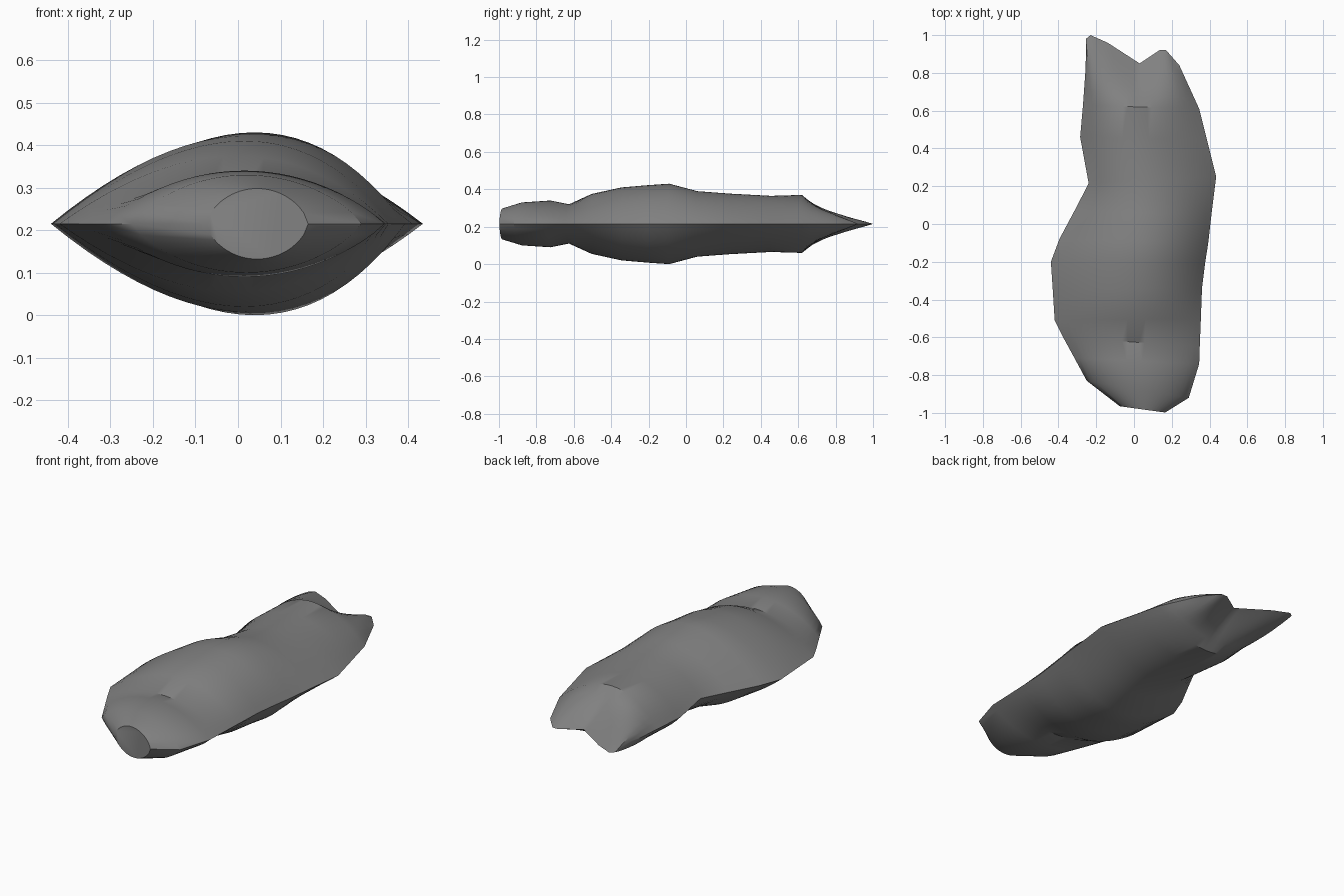
import bpy, bmesh, math

if "Cube" in bpy.data.objects:
    bpy.data.objects.remove(bpy.data.objects["Cube"])

N = 24          # spans across the width
MID = 0.215     # height of the sharp rim
US = [-1 + 2 * i / N for i in range(N + 1)]

# rows: left x, y, right x, y, half height, crest shift
ROWS = [
    (-.075, -.965, .165, -.998, .083, 0),
    (-.25, -.83, .29, -.92, .115, 0),
    (-.315, -.71, .345, -.74, .125, 0),
    (-.375, -.60, .348, -.65, .105, .01),
    (-.42, -.51, .354, -.50, .16, .03),
    (-.43, -.35, .36, -.34, .195, .05),
    (-.44, -.20, .376, -.21, .207, .05),
    (-.395, -.08, .393, -.10, .215, .04),
    (-.315, .07, .41, .05, .175, .01),
    (-.24, .215, .435, .25, .162, -.04),
    (-.285, .46, .385, .45, .15, -.03),
    (-.27, .63, .345, .61, .155, -.02),
]
# notched back outline: u, x, y
BACK = [(-1, -.255, .84), (-10 / 12, -.255, .98), (-9 / 12, -.23, 1.0), (-.5, -.14, .96),
        (0, .03, .85), (.5, .135, .92), (8 / 12, .17, .92), (1, .24, .84)]


def back_point(u):
    for (u0, x0, y0), (u1, x1, y1) in zip(BACK, BACK[1:]):
        if u <= u1 + 1e-6:
            k = (u - u0) / (u1 - u0)
            return x0 + (x1 - x0) * k, y0 + (y1 - y0) * k
    return BACK[-1][1:]


def body_row(row, power):
    lx, ly, rx, ry, h, shift = row
    pts = []
    for u in US:
        k = (u + 1) / 2
        f = max(0, 1 - u * u)
        pts.append((lx + (rx - lx) * k + shift * f, ly + (ry - ly) * k, h * f ** power))
    return pts


grid = [body_row(r, p) for r, p in zip(ROWS, [.65, .8, .9] + [1] * 9)]

# two rear prongs: blend the last body row into the notched outline
last = grid[-1]
for k in (.2, .4, .6, .8, .92, 1):
    row = []
    for u, (x, y, h) in zip(US, last):
        bx, by = back_point(u)
        lobes = 1 + k * (-.4 + 2 * u * u)
        row.append((x + (bx - x) * k, y + (by - y) * k, h * (1 - k) * lobes))
    grid.append(row)

# lens-shaped skin above and below the rim
bm = bmesh.new()
rings = []
for row in grid:
    top = [bm.verts.new((x, y, MID + h)) for x, y, h in row]
    low = [bm.verts.new((x, y, MID - h)) for x, y, h in row]
    rings.append((top, low))
for a, b in zip(rings, rings[1:]):
    for i in range(N):
        bm.faces.new((a[0][i], a[0][i + 1], b[0][i + 1], b[0][i]))
        bm.faces.new((a[1][i + 1], a[1][i], b[1][i], b[1][i + 1]))
# flat front end
top, low = rings[0]
bm.faces.new(low + top[-2:0:-1])
bmesh.ops.remove_doubles(bm, verts=bm.verts, dist=1e-5)
bmesh.ops.recalc_face_normals(bm, faces=bm.faces)

mesh = bpy.data.meshes.new("stone_body")
bm.to_mesh(mesh)
bm.free()
stone = bpy.data.objects.new("stone_body", mesh)
bpy.context.collection.objects.link(stone)

grey = bpy.data.materials.new("stone grey")
grey.diffuse_color = (.22, .22, .22, 1)
grey.use_nodes = True
grey.node_tree.nodes["Principled BSDF"].inputs["Base Color"].default_value = grey.diffuse_color
mesh.materials.append(grey)

bpy.context.view_layer.objects.active = stone
stone.select_set(True)
bpy.ops.object.shade_smooth_by_angle(angle=math.radians(35))
